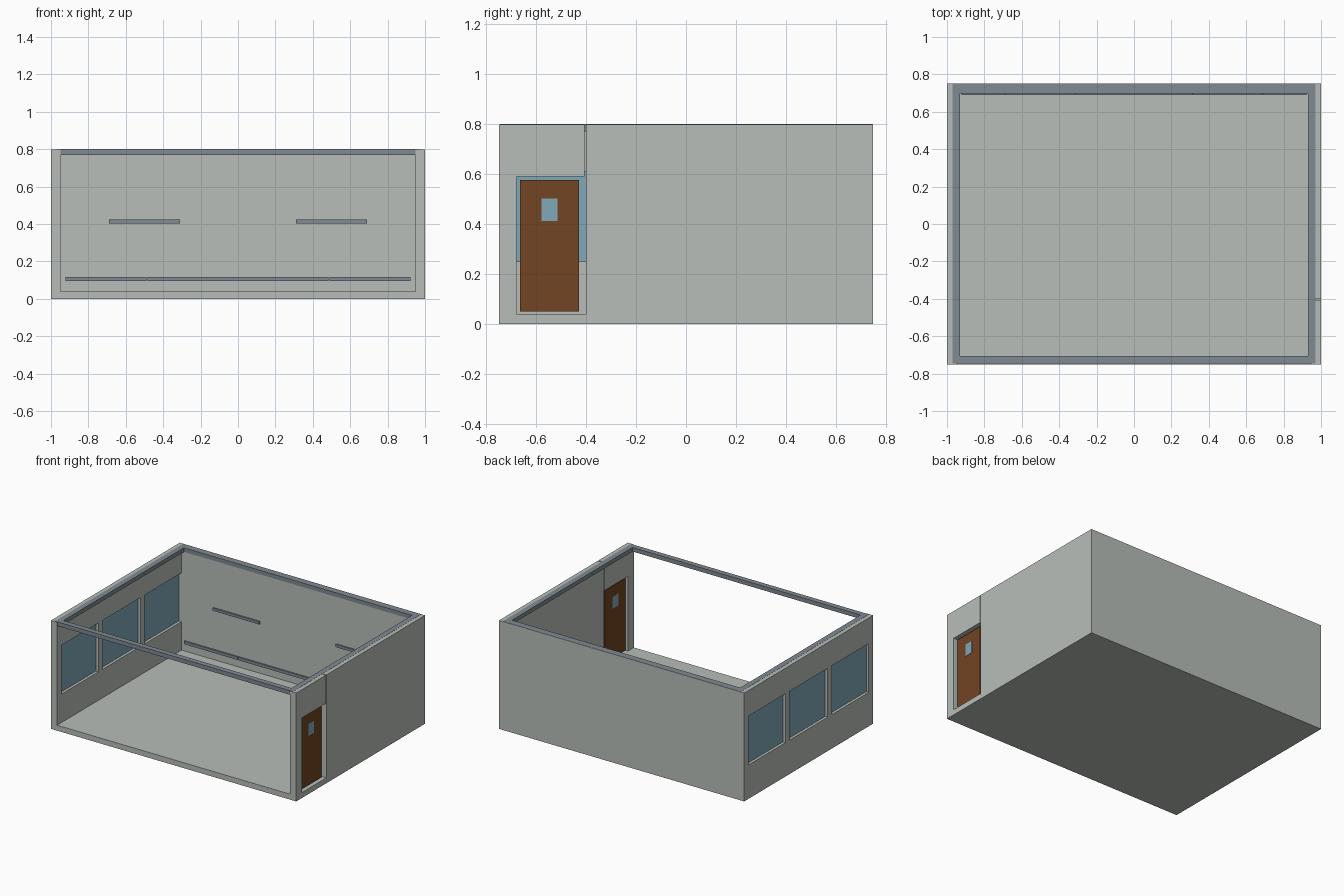
import bpy, bmesh
from mathutils import Vector

if "Cube" in bpy.data.objects:
    bpy.data.objects.remove(bpy.data.objects["Cube"])


def material(name, rgb):
    m = bpy.data.materials.new(name)
    m.diffuse_color = (*rgb, 1.0)
    m.use_nodes = True
    m.node_tree.nodes["Principled BSDF"].inputs["Base Color"].default_value = m.diffuse_color
    return m


GREY = material("warm_grey_wall", (0.479, 0.515, 0.485))
SLATE = material("slate_trim", (0.216, 0.258, 0.292))
GLASS = material("blue_glass", (0.216, 0.392, 0.479))
BROWN = material("brown_door", (0.168, 0.058, 0.016))


def boxes(name, mat, *ranges):
    """One object from boxes given as (x0, x1, y0, y1, z0, z1)."""
    bm = bmesh.new()
    for x0, x1, y0, y1, z0, z1 in ranges:
        size = Vector((x1 - x0, y1 - y0, z1 - z0))
        mid = Vector((x0 + x1, y0 + y1, z0 + z1)) / 2
        new = bmesh.ops.create_cube(bm, size=1)["verts"]
        for v in new:
            v.co = v.co * size + mid
    mesh = bpy.data.meshes.new(name)
    bm.to_mesh(mesh)
    bm.free()
    mesh.materials.append(mat)
    ob = bpy.data.objects.new(name, mesh)
    bpy.context.collection.objects.link(ob)
    return ob


FLOOR, TOP = 0.04, 0.799
IN_X, IN_Y = 0.95, 0.70

# Floor slab and back wall
boxes("floor_slab", GREY, (-1, 1, -0.75, 0.75, 0, FLOOR))
boxes("back_wall", GREY, (-IN_X, IN_X, IN_Y, 0.75, FLOOR, TOP))

# Left wall: sill, header and piers around three windows
SILL, HEAD = 0.25, 0.61
windows = [(-0.70, -0.27), (-0.22, 0.22), (0.27, 0.70)]
edges = [-0.75] + [e for w in windows for e in w] + [0.75]
piers = [(-1, -IN_X, edges[i], edges[i + 1], SILL, HEAD) for i in range(0, 8, 2)]
boxes("window_wall", GREY,
      (-1, -IN_X, -0.75, 0.75, FLOOR, SILL),
      (-1, -IN_X, -0.75, 0.75, HEAD, TOP), *piers)
for i, (a, b) in enumerate(windows):
    boxes(f"window_glass_{i + 1}", GLASS, (-0.98, -0.97, a, b, SILL, HEAD))

# Right wall: main panel, door post and lintel with a narrow joint
boxes("right_wall", GREY, (IN_X, 1, -0.40, 0.75, FLOOR, TOP))
boxes("door_post", GREY, (IN_X, 1, -0.75, -0.68, FLOOR, 0.59))
boxes("door_lintel", GREY, (IN_X, 1, -0.75, -0.407, 0.59, TOP))

# Door leaf with a small pane on both sides
boxes("door", BROWN, (0.96, 0.98, -0.665, -0.43, 0.05, 0.577))
boxes("door_pane", GLASS, (0.958, 0.982, -0.58, -0.515, 0.413, 0.503))

# Top beams around the open roof
for side, s in (("left", -1), ("right", 1)):
    x0, x1 = sorted((s * 0.93, s * 0.97))
    boxes(f"{side}_beam", SLATE, (x0, x1, -0.705, 0.70, 0.77, 0.80))
boxes("front_beam", SLATE, (-0.97, 0.97, -0.745, -0.705, 0.77, 0.80))
boxes("back_beam", SLATE, (-0.97, 0.97, 0.698, 0.748, 0.77, 0.80))

# Wall rails: a low run in three lengths and two short upper ones
cuts = [-0.925, -0.486, 0.486, 0.925]
for i in range(3):
    boxes(f"low_rail_{i + 1}", SLATE,
          (cuts[i] + 0.002, cuts[i + 1] - 0.002, 0.69, IN_Y, 0.095, 0.117))
for side, x in (("left", -0.5), ("right", 0.5)):
    boxes(f"{side}_upper_rail", SLATE,
          (x - 0.19, x + 0.19, 0.69, IN_Y, 0.404, 0.424))
